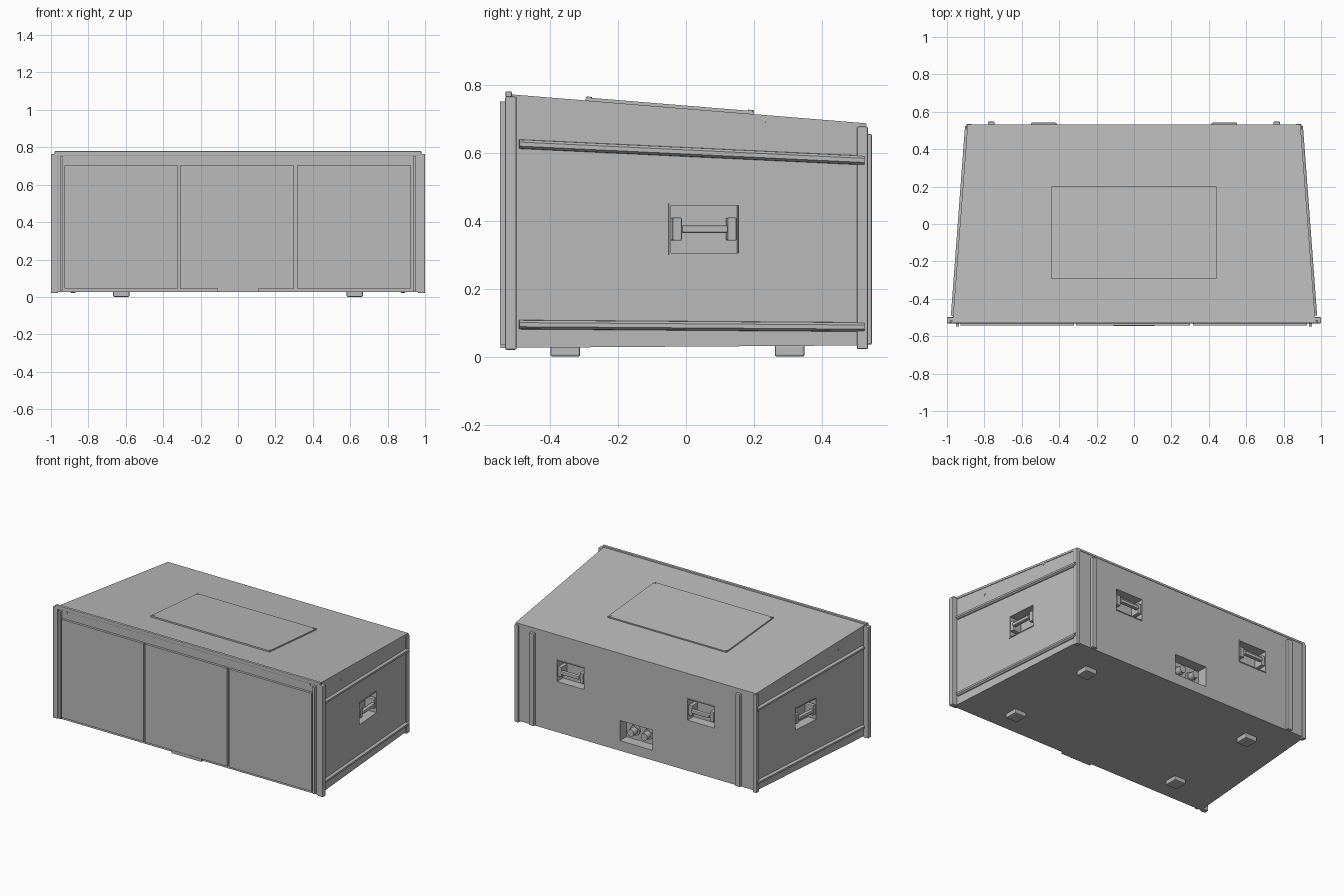
import bpy, bmesh, math
from mathutils import Matrix, Vector

if "Cube" in bpy.data.objects:
    bpy.data.objects.remove(bpy.data.objects["Cube"], do_unlink=True)

grey = bpy.data.materials.new("cabinet grey")
grey.use_nodes = True
COLOUR = (0.5, 0.5, 0.5, 1)
grey.diffuse_color = COLOUR
grey.node_tree.nodes["Principled BSDF"].inputs["Base Color"].default_value = COLOUR


# Each face of the cabinet has its own frame: u along, v up, w outward
def frame(origin, outward):
    w = Vector(outward).normalized()
    v = Vector((0, 0, 1))
    u = v.cross(w)
    return Matrix.Translation(origin) @ Matrix((u, v, w)).transposed().to_4x4()


TAPER = (0.965 - 0.887) / 1.043
WORLD = Matrix.Identity(4)
FRONT = frame((0, -0.515, 0), (0, -1, 0))
BACK = frame((0, 0.528, 0), (0, 1, 0))
SIDE = frame((0.9265, 0, 0), (1, TAPER, 0))


def finish(name, bm, mirror=False, bevel=0):
    bmesh.ops.recalc_face_normals(bm, faces=bm.faces)
    mesh = bpy.data.meshes.new(name)
    bm.to_mesh(mesh)
    bm.free()
    mesh.materials.append(grey)
    ob = bpy.data.objects.new(name, mesh)
    bpy.context.collection.objects.link(ob)
    if bevel:
        mod = ob.modifiers.new("bevel", 'BEVEL')
        mod.width, mod.segments = bevel, 2
    if mirror:
        ob.modifiers.new("mirror", 'MIRROR')
    return ob


def add_loft(bm, space, ring_a, ring_b):
    a, b = ([bm.verts.new(space @ Vector(p)) for p in r] for r in (ring_a, ring_b))
    n = len(a)
    bm.faces.new(a)
    bm.faces.new(b[::-1])
    for i in range(n):
        j = (i + 1) % n
        bm.faces.new((a[i], b[i], b[j], a[j]))


def loft(name, space, ring_a, ring_b, **kw):
    bm = bmesh.new()
    add_loft(bm, space, ring_a, ring_b)
    return finish(name, bm, **kw)


def boxes(name, space, items, **kw):
    bm = bmesh.new()
    for u0, u1, v0, v1, w0, w1 in items:
        rings = [[(u0, v0, w), (u1, v0, w), (u1, v1, w), (u0, v1, w)] for w in (w0, w1)]
        add_loft(bm, space, *rings)
    return finish(name, bm, **kw)


def discs(name, space, centres, radius, w0, w1, sides=16, **kw):
    bm = bmesh.new()
    angles = [2 * math.pi * i / sides for i in range(sides)]
    for u, v in centres:
        rings = [[(u + radius * math.cos(t), v + radius * math.sin(t), w) for t in angles]
                 for w in (w0, w1)]
        add_loft(bm, space, *rings)
    ob = finish(name, bm, **kw)
    for o in bpy.context.selected_objects:
        o.select_set(False)
    ob.select_set(True)
    bpy.context.view_layer.objects.active = ob
    bpy.ops.object.shade_smooth_by_angle()
    return ob


def section(y, half, low, high):
    return [(-half, y, low), (half, y, low), (half, y, high), (-half, y, high)]


# Tapered cabinet with a sloping lid
body = loft("cabinet_body", WORLD, section(-0.515, 0.965, 0.026, 0.76),
            section(0.528, 0.887, 0.033, 0.676))
loft("top_lid", WORLD, section(-0.525, 0.970, 0.758, 0.772),
     section(0.531, 0.890, 0.673, 0.686))

# Recessed handles on the sides and the back
HALF_U, HALF_V, DEPTH = 0.1, 0.07, 0.06
cutters = []
for label, space, cu, cv in (("side", SIDE, 0.055, 0.375), ("back", BACK, -0.483, 0.443)):
    at = space @ Matrix.Translation((cu, cv, 0))
    cutters.append(boxes(label + "_handle_cutter", at,
                         [(-HALF_U, HALF_U, -HALF_V, HALF_V, -DEPTH, 0.05)], mirror=True))
    rim = 0.006
    boxes(label + "_handle_rim", at, [
        (s * HALF_U, s * (HALF_U + rim), -HALF_V - rim, HALF_V + rim, -0.01, 0.003)
        for s in (-1, 1)] + [
        (-HALF_U, HALF_U, s * HALF_V, s * (HALF_V + rim), -0.01, 0.003)
        for s in (-1, 1)], mirror=True)
    boxes(label + "_handle_brackets", at,
          [(s * 0.067, s * 0.094, -0.034, 0.034, -DEPTH, 0.004) for s in (-1, 1)],
          mirror=True, bevel=0.004)
    boxes(label + "_handle_bar", at, [(-0.068, 0.068, -0.011, 0.011, -0.012, 0.014)],
          mirror=True, bevel=0.005)

# Connector recess with two sockets
cutters.append(boxes("connector_cutter", BACK, [(-0.12, 0.12, 0.1, 0.235, -0.07, 0.05)]))
discs("connector_sockets", BACK, [(-0.05, 0.165), (0.05, 0.165)], 0.024, -0.07, -0.012)
discs("connector_collars", BACK, [(-0.05, 0.165), (0.05, 0.165)], 0.034, -0.07, -0.055)

bpy.context.view_layer.objects.active = body
for cutter in cutters:
    cutter.hide_render = True
    mod = body.modifiers.new("recess", 'BOOLEAN')
    mod.object, mod.operation, mod.solver = cutter, 'DIFFERENCE', 'EXACT'
    bpy.ops.object.modifier_apply(modifier=mod.name)
    bpy.data.objects.remove(cutter, do_unlink=True)


# Sloping side rails with a chamfered section
def rail_section(u, v):
    return [(u, v - 0.014, -0.003), (u, v - 0.012, 0.008), (u, v - 0.006, 0.016),
            (u, v + 0.006, 0.016), (u, v + 0.012, 0.008), (u, v + 0.014, -0.003)]


for label, v0, v1 in (("upper", 0.625, 0.577), ("lower", 0.094, 0.087)):
    loft(label + "_side_rail", SIDE, rail_section(-0.492, v0), rail_section(0.525, v1),
         mirror=True)

# Front corner posts, top lip and bottom lip
boxes("front_post", WORLD, [(0.962, 1.0, -0.532, -0.498, 0.02, 0.765)],
      mirror=True, bevel=0.005)
boxes("front_top_lip", WORLD, [(-0.98, 0.98, -0.531, -0.512, 0.755, 0.78)], bevel=0.004)
boxes("front_board", FRONT, [(-0.965, 0.965, 0.026, 0.757, -0.005, 0.012)])

# Three grille panels and slim strips beside them
boxes("front_grilles", FRONT, [(c - 0.304, c + 0.304, 0.045, 0.702, 0.01, 0.028)
                               for c in (-0.624, -0.005, 0.62)])
boxes("front_strip", FRONT, [(0.935, 0.951, 0.035, 0.75, 0.01, 0.032)], mirror=True)
boxes("front_name_plate", FRONT, [(-0.11, 0.11, 0.026, 0.046, 0.01, 0.03)])
discs("front_screws", FRONT, [(0.9, 0.748), (0.9, 0.036)], 0.008, 0.01, 0.016, mirror=True)
discs("side_screws", SIDE, [(-0.265, 0.692), (0.24, 0.692)], 0.007, -0.005, 0.003, mirror=True)

# Rear corner posts and vertical skids
boxes("rear_post", WORLD, [(0.868, 0.896, 0.503, 0.535, 0.022, 0.676)],
      mirror=True, bevel=0.004)
boxes("rear_skid", WORLD, [(0.745, 0.781, 0.52, 0.547, 0.035, 0.655)],
      mirror=True, bevel=0.005)

# Raised service panel following the lid slope
SLOPE = math.atan2(0.086, 1.056)
LID = Matrix.Translation((0, -0.048, 0.734)) @ Matrix.Rotation(-SLOPE, 4, 'X')
boxes("top_panel", LID, [(-0.44, 0.44, -0.248, 0.248, -0.005, 0.008)])
discs("top_panel_bolts", LID, [(0.43, -0.238), (0.43, 0.238)], 0.008, 0, 0.011, mirror=True)

# Rubber feet
boxes("feet", WORLD, [(0.581, 0.667, y - 0.044, y + 0.044, 0, 0.035)
                      for y in (-0.355, 0.305)], mirror=True, bevel=0.006)
